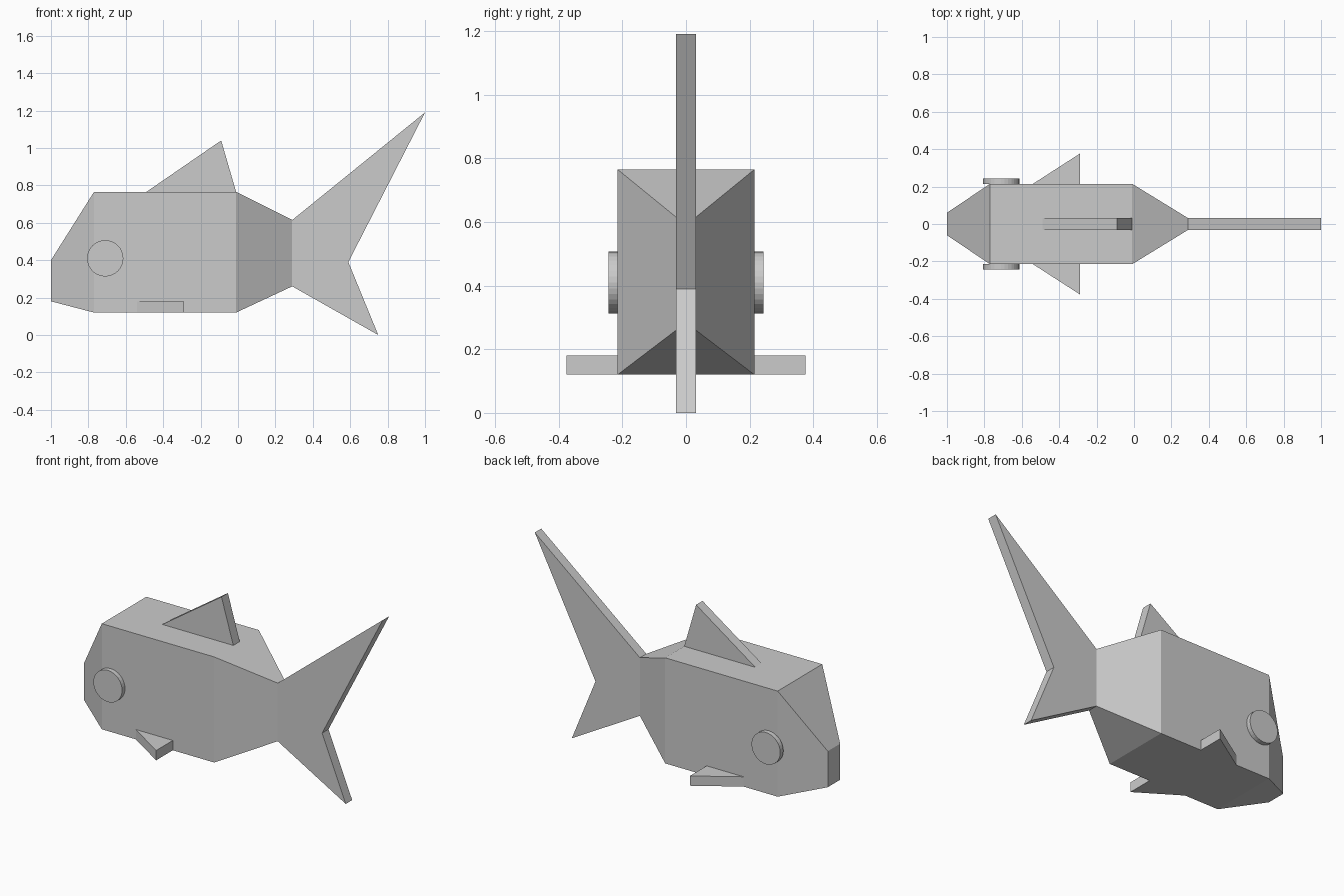
import bpy, bmesh, math

if "Cube" in bpy.data.objects:
    bpy.data.objects.remove(bpy.data.objects["Cube"])


def make_object(name, bm):
    bmesh.ops.recalc_face_normals(bm, faces=bm.faces[:])
    mesh = bpy.data.meshes.new(name)
    bm.to_mesh(mesh)
    bm.free()
    obj = bpy.data.objects.new(name, mesh)
    bpy.context.collection.objects.link(obj)
    return obj


def loft(name, rings):
    """Bridge matching rings of points and cap both ends."""
    bm = bmesh.new()
    rings = [[bm.verts.new(p) for p in ring] for ring in rings]
    for a, b in zip(rings, rings[1:]):
        n = len(a)
        for i in range(n):
            j = (i + 1) % n
            bm.faces.new((a[i], a[j], b[j], b[i]))
    bm.faces.new(rings[0])
    bm.faces.new(rings[-1])
    return make_object(name, bm)


FIN = 0.031              # half thickness of the flat fins
SIDE, BELLY, BACK = 0.215, 0.12, 0.765


def section(x, y, z0, z1):
    return [(x, -y, z0), (x, y, z0), (x, y, z1), (x, -y, z1)]


def upright_fin(name, profile):
    return loft(name, [[(x, y, z) for x, z in profile] for y in (-FIN, FIN)])


# Body: nose, head, rear and tail root
loft("body", [section(-1.0, 0.06, 0.18, 0.40),
              section(-0.77, SIDE, BELLY, BACK),
              section(-0.01, SIDE, BELLY, BACK),
              section(0.29, FIN, 0.26, 0.615)])

# Forked tail and dorsal fin
upright_fin("tail_fin", [(0.29, 0.26), (0.75, 0.0), (0.59, 0.39),
                         (1.0, 1.19), (0.29, 0.615)])
upright_fin("dorsal_fin", [(-0.49, BACK), (-0.01, BACK), (-0.09, 1.04)])

# Side fins and eyes, one per side
for label, s in (("right", -1), ("left", 1)):
    outline = [(-0.54, s * SIDE), (-0.29, s * SIDE), (-0.29, s * 0.376)]
    loft(label + "_side_fin", [[(x, y, z) for x, y in outline]
                               for z in (BELLY, 0.18)])
    disc = [(-0.71 + 0.097 * math.cos(i * math.tau / 32),
             0.41 + 0.097 * math.sin(i * math.tau / 32)) for i in range(32)]
    loft(label + "_eye", [[(x, s * y, z) for x, z in disc]
                          for y in (0.213, 0.243)])
